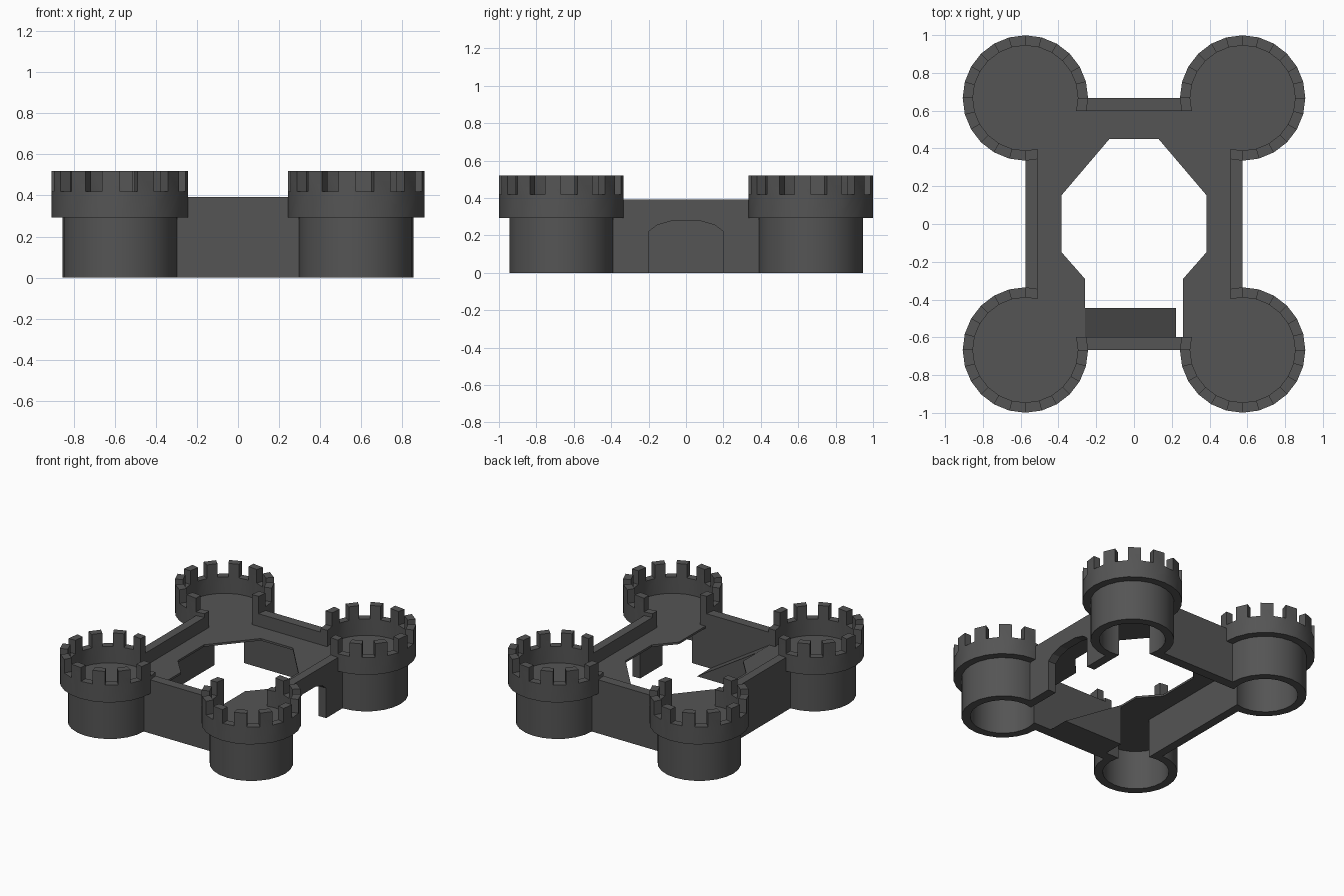
import bpy, bmesh
from math import cos, sin, radians
from mathutils import Vector

if "Cube" in bpy.data.objects:
    bpy.data.objects.remove(bpy.data.objects["Cube"])

CX, CY = 0.575, 0.667     # tower centres, also the outer wall faces
IX, IY = 0.512, 0.597     # inner wall faces
R = 0.278                 # shaft radius, also the inside of the battlements
SLAB, FLOOR, WALL = 0.285, 0.30, 0.393

stone = bpy.data.materials.new("dark_stone")
stone.diffuse_color = (0.09, 0.09, 0.09, 1)
stone.use_nodes = True
stone.node_tree.nodes["Principled BSDF"].inputs["Base Color"].default_value = stone.diffuse_color


def finish(bm, name):
    bmesh.ops.recalc_face_normals(bm, faces=bm.faces)
    me = bpy.data.meshes.new(name)
    bm.to_mesh(me)
    bm.free()
    me.materials.append(stone)
    ob = bpy.data.objects.new(name, me)
    bpy.context.collection.objects.link(ob)
    return ob


def prism(name, pts, axis, a, b):
    """Extrude a 2D outline along an axis from a to b."""
    place = {'x': lambda p, t: (t, p[0], p[1]),
             'y': lambda p, t: (p[0], t, p[1]),
             'z': lambda p, t: (p[0], p[1], t)}[axis]
    bm = bmesh.new()
    face = bm.faces.new([bm.verts.new(place(p, a)) for p in pts])
    ext = bmesh.ops.extrude_face_region(bm, geom=[face])
    move = Vector(place((0, 0), b - a))
    bmesh.ops.translate(bm, vec=move,
                        verts=[g for g in ext['geom'] if isinstance(g, bmesh.types.BMVert)])
    return finish(bm, name)


def rect(x0, x1, y0, y1):
    return [(x0, y0), (x1, y0), (x1, y1), (x0, y1)]


def circle(cx, cy, r, n=24):
    return [(cx + r * cos(radians(360 * i / n)), cy + r * sin(radians(360 * i / n)))
            for i in range(n)]


def ring(name, cx, cy, r_in, r_out, z0, z1, merlon=0.0, n=24):
    """Tube with optional merlons on every second segment."""
    bm = bmesh.new()
    loops = [[bm.verts.new((x, y, z)) for x, y in circle(cx, cy, r, n)]
             for r, z in ((r_in, z0), (r_out, z0), (r_out, z1), (r_in, z1))]
    tops = []
    for k in range(4):
        a, b = loops[k], loops[(k + 1) % 4]
        for i in range(n):
            j = (i + 1) % n
            f = bm.faces.new((a[i], a[j], b[j], b[i]))
            if k == 2 and i % 2:
                tops.append(f)
    bmesh.ops.recalc_face_normals(bm, faces=bm.faces)
    if merlon:
        ext = bmesh.ops.extrude_discrete_faces(bm, faces=tops)
        verts = {v for f in ext['faces'] for v in f.verts}
        bmesh.ops.translate(bm, vec=(0, 0, merlon), verts=list(verts))
    return finish(bm, name)


def boolean(ob, cutter, op='DIFFERENCE'):
    m = ob.modifiers.new(op.lower(), 'BOOLEAN')
    m.operation, m.object, m.solver = op, cutter, 'EXACT'
    cutter.hide_render = True
    bpy.context.view_layer.objects.active = ob
    bpy.ops.object.modifier_apply(modifier=m.name)


def remove(ob):
    bpy.data.objects.remove(ob, do_unlink=True)


# Corner towers, opened toward the courtyard
court = prism("court_cutter", rect(-IX, IX, -IY, IY), 'z', -0.5, 1.0)
for sx in (-1, 1):
    for sy in (-1, 1):
        tag = ("front" if sy < 0 else "back") + ("_left" if sx < 0 else "_right")
        parts = [ring("tower_shaft_" + tag, sx * CX, sy * CY, 0.22, R, 0, 0.293),
                 ring("tower_battlement_" + tag, sx * CX, sy * CY, R, 0.332,
                      0.293, 0.42, 0.10)]
        for ob in parts:
            boolean(ob, court)
            bpy.ops.object.select_all(action='DESELECT')
            ob.select_set(True)
            bpy.context.view_layer.objects.active = ob
            bpy.ops.object.shade_smooth_by_angle()
remove(court)

# Walkway floor with tower floors and the courtyard opening
floor = prism("walkway_floor", rect(-0.54, 0.54, -0.63, 0.63), 'z', SLAB, FLOOR)
for sx in (-1, 1):
    for sy in (-1, 1):
        disc = prism("disc_cutter", circle(sx * CX, sy * CY, R), 'z', SLAB, FLOOR)
        boolean(floor, disc, 'UNION')
        remove(disc)
half = [(0.26, -0.60), (0.26, -0.29), (0.383, -0.15), (0.383, 0.153), (0.13, 0.45)]
opening = prism("opening_cutter", half + [(-x, y) for x, y in reversed(half)], 'z', 0.1, 0.6)
boolean(floor, opening)
remove(opening)


# Walls: the base reaches into the tower shafts, the parapet stops at the battlements
def wall_outline(base, top, doorway=()):
    return ([(base, 0), (base, SLAB), (top, SLAB), (top, WALL),
             (-top, WALL), (-top, SLAB), (-base, SLAB), (-base, 0)]
            + [(-u, z) for u, z in doorway] + list(doorway)[::-1])


prism("front_wall", wall_outline(0.32, 0.295), 'y', -CY, -IY)
prism("back_wall", wall_outline(0.32, 0.295), 'y', IY, CY)
prism("left_wall", wall_outline(0.415, 0.387), 'x', -CX, -IX)
arch = [(0.20, 0), (0.20, 0.22), (0.155, 0.255), (0.075, 0.278)]
prism("right_wall", wall_outline(0.415, 0.387, arch), 'x', IX, CX)

# Ramp from the left walkway down to the courtyard
prism("ramp", [(-0.26, 0), (0.222, 0), (-0.26, FLOOR)], 'y', -IY, -0.445)
